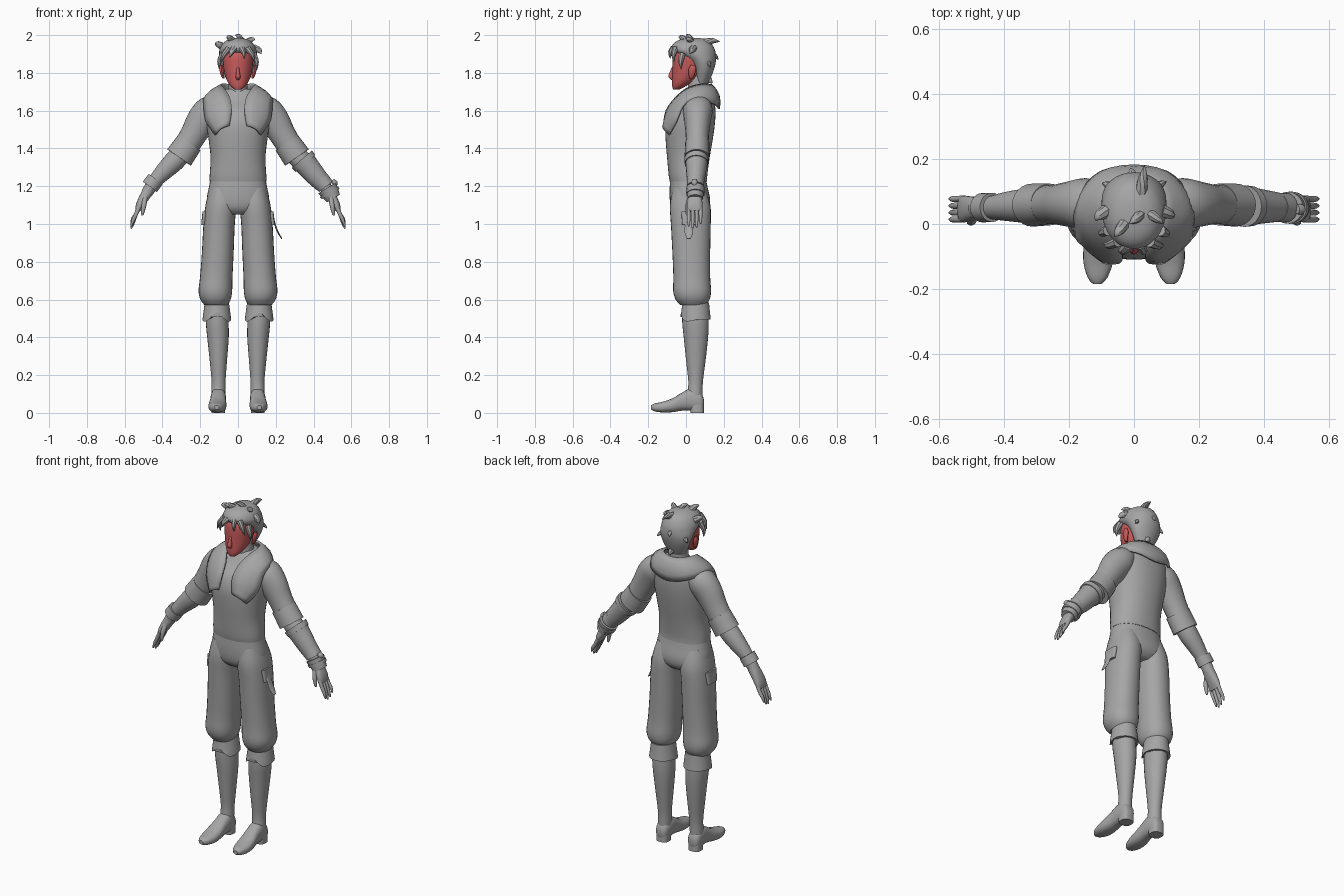
import bpy, bmesh, math, random
from mathutils import Vector

random.seed(4)


def material(name, col):
    m = bpy.data.materials.new(name)
    m.diffuse_color = (*col, 1)
    return m


GREY = material("cloth grey", (0.38, 0.38, 0.38))
RED = material("face red", (0.58, 0.105, 0.105))


def spline(rows, steps):
    """Smoothly resample rows of numbers."""
    out = []
    for i in range(len(rows) - 1):
        a, b = rows[max(i - 1, 0)], rows[i]
        c, d = rows[i + 1], rows[min(i + 2, len(rows) - 1)]
        for k in range(steps):
            t = k / steps
            out.append([0.5 * (2 * q + (r - p) * t + (2 * p - 5 * q + 4 * r - s) * t * t
                               + (3 * q - p - 3 * r + s) * t ** 3)
                        for p, q, r, s in zip(a, b, c, d)])
    return out + [list(rows[-1])]


def finish(name, bm, mat):
    bmesh.ops.recalc_face_normals(bm, faces=bm.faces)
    me = bpy.data.meshes.new(name)
    bm.to_mesh(me)
    bm.free()
    me.materials.append(mat)
    ob = bpy.data.objects.new(name, me)
    bpy.context.collection.objects.link(ob)
    return ob


def loft(name, rings, mat=GREY, hint=(0, 1, 0), axis=None, sides=24, steps=3, n=2.0, side=1, edit=None):
    """Skin rings of (x, y, z, radius_u, radius_v); side=-1 mirrors in x."""
    rows = spline(rings, steps)
    bm = bmesh.new()
    loops = []
    for i, (x, y, z, ru, rv) in enumerate(rows):
        a, b = rows[max(i - 1, 0)], rows[min(i + 1, len(rows) - 1)]
        t = Vector(axis) if axis else (Vector(b[:3]) - Vector(a[:3])).normalized()
        u = Vector(hint).cross(t).normalized()
        v = t.cross(u)
        loop = []
        for k in range(sides):
            c, s = math.cos(k * math.tau / sides), math.sin(k * math.tau / sides)
            c = math.copysign(abs(c) ** (2 / n), c)
            s = math.copysign(abs(s) ** (2 / n), s)
            p = Vector((x, y, z)) + u * c * max(ru, .001) + v * s * max(rv, .001)
            if edit:
                p = edit(p, i / (len(rows) - 1))
            loop.append(bm.verts.new((p.x * side, p.y, p.z)))
        loops.append(loop)
    for a, b in zip(loops, loops[1:]):
        for k in range(sides):
            j = (k + 1) % sides
            bm.faces.new((a[k], a[j], b[j], b[k]))
    bm.faces.new(loops[0])
    bm.faces.new(loops[-1])
    return finish(name, bm, mat)


def column(name, rows, mat=GREY, **kw):
    """Upright loft from (z, centre_x, half_width, y_front, y_back)."""
    return loft(name, [(cx, (f + b) / 2, z, rx, (b - f) / 2) for z, cx, rx, f, b in rows],
                mat, axis=(0, 0, 1), **kw)


# Torso and pelvis
column("shirt", [(1.225, 0, .15, -.086, .112), (1.26, 0, .15, -.092, .113), (1.35, 0, .145, -.1, .125),
                 (1.45, 0, .156, -.108, .142), (1.53, 0, .168, -.107, .153), (1.6, 0, .17, -.082, .156),
                 (1.65, 0, .155, -.03, .15), (1.69, 0, .115, .0, .14), (1.715, 0, .07, .02, .12)],
       sides=40, n=2.2)
column("trouser_top", [(1.28, 0, .138, -.08, .1), (1.2, 0, .153, -.086, .113), (1.13, 0, .165, -.086, .128),
                       (1.08, 0, .15, -.075, .12), (1.05, 0, .09, -.045, .09)], sides=36, n=2.3)
column("neck", [(1.64, 0, .06, .0, .12), (1.72, 0, .05, .01, .115), (1.82, 0, .05, .01, .115)])


def shawl_collar():
    # Inner and outer edges, from the lapel end to the middle of the back
    half = [(.045, -.116, 1.52, .118, -.088, 1.472), (.034, -.102, 1.6, .17, -.05, 1.545),
            (.042, -.055, 1.665, .178, -.015, 1.625), (.07, .0, 1.712, .18, .04, 1.66),
            (.088, .06, 1.735, .16, .1, 1.65), (.062, .115, 1.738, .1, .158, 1.63),
            (0, .135, 1.735, 0, .174, 1.61)]
    flip = [(-a, b, c, -d, e, f) for a, b, c, d, e, f in half[-2::-1]]
    bm = bmesh.new()
    strips = []
    for r in spline(half + flip, 3):
        a, b = Vector(r[:3]), Vector(r[3:])
        out = (a + b) / 2 - Vector((0, .04, 0))
        out.z = 0
        line = [a.lerp(b, k / 4) + (out.normalized() * .018 + Vector((0, 0, .008)))
                * math.sin(math.pi * k / 4) for k in range(5)]
        strips.append([bm.verts.new(p) for p in line])
    for p, q in zip(strips, strips[1:]):
        for k in range(4):
            bm.faces.new((p[k], p[k + 1], q[k + 1], q[k]))
    ob = finish("shawl_collar", bm, GREY)
    mod = ob.modifiers.new("thickness", 'SOLIDIFY')
    mod.thickness = .012
    mod.offset = 0


shawl_collar()


def notch_cuff(p, t):
    """Boot cuff hem: hanging points beside a notch at the front."""
    if t > .9:
        a = math.atan2(p.x - .112, -(p.y - .05))
        p.z += .035 * max(0, math.cos(a * 1.0)) ** 8 - .012 * max(0, math.cos(abs(a) - .9)) ** 6
    return p


# Legs, boots, arms and hands
for s, tag in ((1, "left"), (-1, "right")):
    column(tag + "_trouser_leg",
           [(1.19, .08, .07, -.07, .1), (1.1, .09, .082, -.085, .129), (1.0, .1, .083, -.08, .131),
            (.85, .107, .084, -.072, .128), (.72, .115, .086, -.067, .128), (.645, .12, .089, -.068, .133),
            (.6, .119, .08, -.055, .125), (.57, .117, .06, -.03, .105)], sides=28, n=2.2, side=s)
    column(tag + "_boot_shaft",
           [(.58, .112, .058, -.02, .115), (.48, .11, .06, -.02, .12), (.4, .106, .057, -.012, .117),
            (.28, .104, .046, .0, .104), (.17, .103, .037, .012, .09), (.11, .104, .037, .008, .088),
            (.05, .105, .036, .0, .088)], side=s)
    column(tag + "_boot_cuff",
           [(.585, .112, .064, -.02, .122), (.54, .112, .07, -.024, .126), (.495, .112, .076, -.03, .131)],
           sides=32, side=s, edit=notch_cuff)
    foot = [(.095, .105, .018, .03, .07), (.08, .105, .035, .01, .105), (.03, .104, .041, .012, .13),
            (-.02, .105, .042, .012, .108), (-.07, .108, .047, .004, .078), (-.12, .11, .045, .002, .06),
            (-.165, .112, .03, .008, .05), (-.185, .113, .012, .018, .04)]
    loft(tag + "_foot", [(cx, y, (a + b) / 2, rx, (b - a) / 2) for y, cx, rx, a, b in foot],
         hint=(0, 0, 1), axis=(0, -1, 0), n=2.4, side=s)
    column(tag + "_heel", [(0, .105, .036, .025, .095), (.045, .105, .037, .02, .094)], steps=1, n=3, side=s)

    loft(tag + "_sleeve", [(.09, .065, 1.64, .05, .06), (.145, .063, 1.605, .078, .078),
                           (.19, .061, 1.55, .081, .071), (.235, .06, 1.475, .07, .062),
                           (.29, .059, 1.385, .066, .058)], side=s)
    loft(tag + "_sleeve_cuff", [(.258, .06, 1.43, .072, .064), (.312, .058, 1.352, .076, .066)],
         steps=1, side=s)
    loft(tag + "_forearm", [(.285, .058, 1.39, .052, .05), (.335, .056, 1.335, .055, .052),
                            (.39, .054, 1.28, .047, .045), (.445, .05, 1.22, .036, .035),
                            (.485, .05, 1.16, .03, .032)], side=s)
    loft(tag + "_wrist_band", [(.436, .051, 1.238, .046, .045), (.466, .05, 1.197, .046, .045)],
         steps=1, side=s)
    loft(tag + "_palm", [(.475, .05, 1.175, .028, .032), (.5, .048, 1.135, .026, .037),
                         (.522, .046, 1.095, .02, .041), (.532, .046, 1.068, .012, .036)], n=2.4, side=s)
    for k, (y, tip) in enumerate(((.014, .0), (.035, -.012), (.056, -.006), (.077, .012))):
        loft(f"{tag}_finger_{k + 1}", [(.523, y, 1.09, .011, .0105), (.541, y, 1.05, .0105, .01),
                                       (.557, y, 1.015 + tip, .009, .009), (.566, y, .988 + tip, .004, .004)],
             sides=10, side=s)
    loft(tag + "_thumb", [(.492, .025, 1.145, .014, .014), (.498, .008, 1.1, .013, .012),
                          (.505, .006, 1.06, .009, .009), (.507, .006, 1.045, .004, .004)], sides=10, side=s)
    # Hip pocket flap
    loft(tag + "_pocket_flap", [(.176, .02, 1.065, .012, .045), (.186, .02, .995, .009, .04)],
         steps=1, n=4, side=s)

# Bracer, glove flare and buckle on one arm
loft("bracer", [(.345, .055, 1.335, .066, .06), (.365, .055, 1.31, .061, .057), (.41, .053, 1.257, .055, .05),
                (.455, .051, 1.207, .046, .043)])
loft("bracer_rim", [(.338, .055, 1.343, .071, .064), (.358, .055, 1.32, .068, .062)], steps=1)
loft("glove_flare", [(.472, .05, 1.19, .055, .049), (.505, .049, 1.135, .04, .04)], steps=1)
loft("glove_strap", [(.482, .05, 1.172, .056, .05), (.49, .05, 1.158, .054, .048)], steps=1)
loft("buckle_knob", [(.5, .045, 1.23, .012, .014), (.515, .045, 1.215, .014, .016),
                     (.522, .045, 1.205, .004, .004)], sides=12)
# Hanging strap at the hip
loft("hanging_strap", [(.182, .015, 1.06, .004, .012), (.195, .015, 1.0, .004, .02),
                       (.212, .015, .955, .004, .022), (.232, .015, .922, .003, .01)], sides=12)

# Head: face, nose, ears
column("face", [(1.712, 0, .018, -.068, -.035), (1.73, 0, .04, -.073, .0), (1.765, 0, .061, -.074, .06),
                (1.81, 0, .074, -.072, .09), (1.86, 0, .079, -.072, .1), (1.9, 0, .075, -.066, .1),
                (1.93, 0, .05, -.04, .08)], RED, sides=32)
loft("nose", [(0, -.064, 1.835, .006, .008), (0, -.074, 1.805, .009, .012), (0, -.08, 1.78, .013, .014),
              (0, -.07, 1.763, .008, .008)], RED, axis=(0, 0, 1), sides=12)
for s in (1, -1):
    loft("ear", [(.076, .028, 1.77, .006, .008), (.083, .03, 1.79, .009, .016),
                 (.088, .034, 1.82, .01, .02), (.088, .036, 1.842, .005, .01)], RED,
         axis=(0, 0, 1), sides=12, side=s)

# Hair cap and pointed locks
column("hair_cap", [(1.745, 0, .05, .05, .118), (1.79, 0, .074, .045, .138), (1.835, 0, .091, .03, .153),
                    (1.87, 0, .098, -.0, .159), (1.9, 0, .1, -.05, .158), (1.925, 0, .097, -.077, .152),
                    (1.955, 0, .081, -.066, .135), (1.975, 0, .055, -.035, .11), (1.985, 0, .02, .01, .07)],
       sides=32)
locks = [((.05, -.055, 1.93), (.09, -.062, 1.855)), ((-.05, -.055, 1.93), (-.093, -.06, 1.85)),
         ((.08, -.02, 1.9), (.1, -.025, 1.815)), ((-.08, -.02, 1.9), (-.1, -.022, 1.82)),
         ((.02, -.065, 1.93), (.035, -.084, 1.875)), ((-.02, -.065, 1.93), (-.045, -.082, 1.88)),
         ((.085, .04, 1.93), (.122, .02, 1.9)), ((-.085, .04, 1.94), (-.118, .01, 1.955)),
         ((.02, .09, 1.96), (.032, .18, 1.965)), ((.0, .12, 1.9), (-.01, .172, 1.87)),
         ((-.03, .0, 1.97), (-.06, -.04, 1.99)), ((.02, .03, 1.97), (-.015, .0, 2.0)),
         ((.05, .03, 1.965), (.09, .0, 1.975)), ((.05, .1, 1.87), (.1, .13, 1.83)),
         ((-.05, .1, 1.87), (-.098, .125, 1.84)), ((0, .1, 1.79), (.02, .138, 1.745))]
for k, (a, b) in enumerate(locks):
    a, b = Vector(a), Vector(b)
    m = (a + b) / 2 + ((a + b) / 2 - Vector((0, .04, 1.86))).normalized() * .01
    w = random.uniform(.016, .022)
    loft(f"hair_lock_{k + 1}", [(*a, w, w), (*m, w * .75, w * .7), (*b, .001, .001)],
         hint=(.3, .8, .2), sides=8)

# Smooth shading with sharp rims
for ob in bpy.context.scene.objects:
    ob.select_set(True)
    bpy.context.view_layer.objects.active = ob
bpy.ops.object.shade_smooth_by_angle(angle=math.radians(40))
